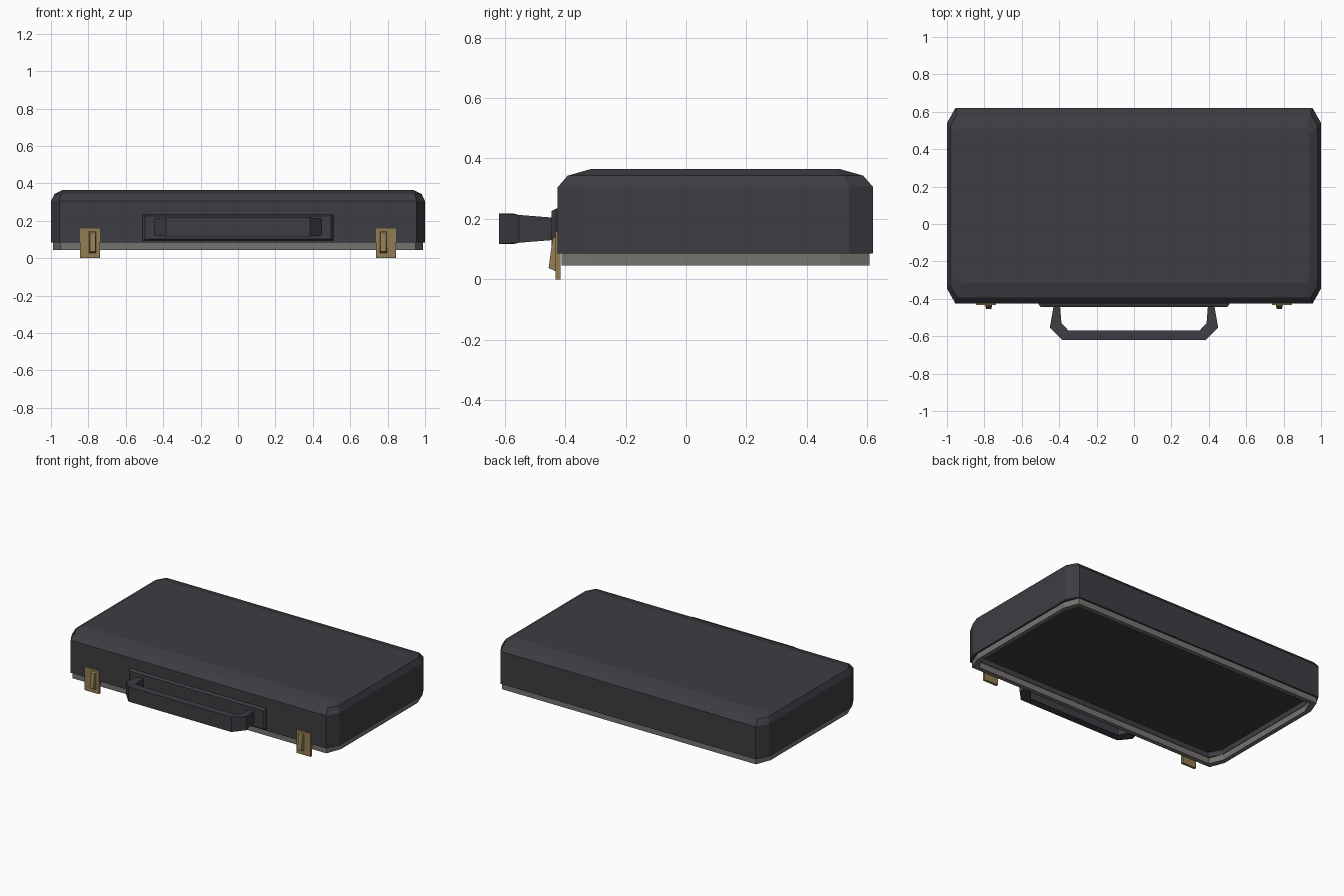
import bpy, bmesh
from mathutils import Vector

if "Cube" in bpy.data.objects:
    bpy.data.objects.remove(bpy.data.objects["Cube"])

YC = 0.0975          # centre of the case body in y
HX, HY = 1.0, 0.5225  # half sizes of the case body


def material(name, rgb):
    m = bpy.data.materials.new(name)
    m.diffuse_color = (*rgb, 1)
    m.use_nodes = True
    m.node_tree.nodes["Principled BSDF"].inputs["Base Color"].default_value = m.diffuse_color
    return m


charcoal = material("charcoal", (0.048, 0.046, 0.055))
grey = material("warm_grey", (0.178, 0.174, 0.160))
brass = material("brass", (0.29, 0.205, 0.088))


def loft(name, rings, mat, caps=True, closed=False):
    """Join equal-sized point rings with quads."""
    bm = bmesh.new()
    vs = [[bm.verts.new(p) for p in r] for r in rings]
    pairs = list(zip(vs, vs[1:]))
    if closed:
        pairs.append((vs[-1], vs[0]))
    n = len(vs[0])
    for a, b in pairs:
        for i in range(n):
            j = (i + 1) % n
            bm.faces.new((a[i], a[j], b[j], b[i]))
    if caps and not closed:
        bm.faces.new(vs[0][::-1])
        bm.faces.new(vs[-1])
    bmesh.ops.recalc_face_normals(bm, faces=bm.faces)
    me = bpy.data.meshes.new(name)
    bm.to_mesh(me)
    bm.free()
    me.materials.append(mat)
    ob = bpy.data.objects.new(name, me)
    bpy.context.collection.objects.link(ob)
    return ob


def outline(dx, dy, z, cx=0.045, cy=0.08):
    """Chamfered rectangle inset from the case body."""
    x, y = HX - dx, HY - dy
    pts = [(x, -y + cy), (x, y - cy), (x - cx, y), (-x + cx, y),
           (-x, y - cy), (-x, -y + cy), (-x + cx, -y), (x - cx, -y)]
    return [Vector((px, py + YC, z)) for px, py in pts]


def rect_y(x0, x1, z0, z1, y0, y1=None):
    """Rectangle facing y; y0 at its bottom edge, y1 at its top edge."""
    y1 = y0 if y1 is None else y1
    return [Vector(p) for p in ((x0, y0, z0), (x1, y0, z0), (x1, y1, z1), (x0, y1, z1))]


# case lid: shallow recess underneath, rounded shoulder on top
loft("case_shell", [
    outline(0.045, 0.045, 0.12),
    outline(0.045, 0.045, 0.085),
    outline(0, 0, 0.085),
    outline(0, 0, 0.305),
    outline(0.018, 0.033, 0.343, 0.036, 0.064),
    outline(0.062, 0.11, 0.365, 0.015, 0.027),
], charcoal)

# metal rim around the opening
loft("case_rim", [
    outline(0.012, 0.012, 0.087, 0.038, 0.10),
    outline(0.012, 0.012, 0.045, 0.038, 0.10),
    outline(0.042, 0.042, 0.045, 0.038, 0.09),
    outline(0.042, 0.042, 0.087, 0.038, 0.09),
], grey, closed=True)

# handle backing plate
loft("handle_plate", [
    rect_y(-0.51, 0.51, 0.095, 0.234, -0.42),
    rect_y(-0.51, 0.51, 0.095, 0.234, -0.43),
    rect_y(-0.498, 0.498, 0.103, 0.226, -0.445),
], charcoal)

# handle: (outer xy, inner xy, outer half height, inner half height)
half = [((0.43, -0.44), (0.395, -0.44), 0.037, 0.037),
        ((0.45, -0.553), (0.388, -0.53), 0.046, 0.038),
        ((0.385, -0.62), (0.35, -0.57), 0.05, 0.05)]
ZC = 0.167


def section(s, side):
    (ox, oy), (ix, iy), ho, hi = s
    return [Vector((side * ox, oy, ZC - ho)), Vector((side * ox, oy, ZC + ho)),
            Vector((side * ix, iy, ZC + hi)), Vector((side * ix, iy, ZC - hi))]


loft("handle", [section(s, -1) for s in half] + [section(s, 1) for s in half[::-1]], charcoal)

# latches: plate and wedge-shaped catch on each side
for side, label in ((-1, "left"), (1, "right")):
    x = side * 0.792
    loft(label + "_latch_plate", [
        rect_y(x - 0.053, x + 0.053, 0.0, 0.158, -0.416),
        rect_y(x - 0.053, x + 0.053, 0.0, 0.158, -0.432),
    ], brass)
    x = side * 0.777
    loft(label + "_latch_catch", [
        rect_y(x - 0.02, x + 0.02, 0.025, 0.145, -0.428),
        rect_y(x - 0.014, x + 0.014, 0.037, 0.135, -0.455, -0.442),
    ], brass)
